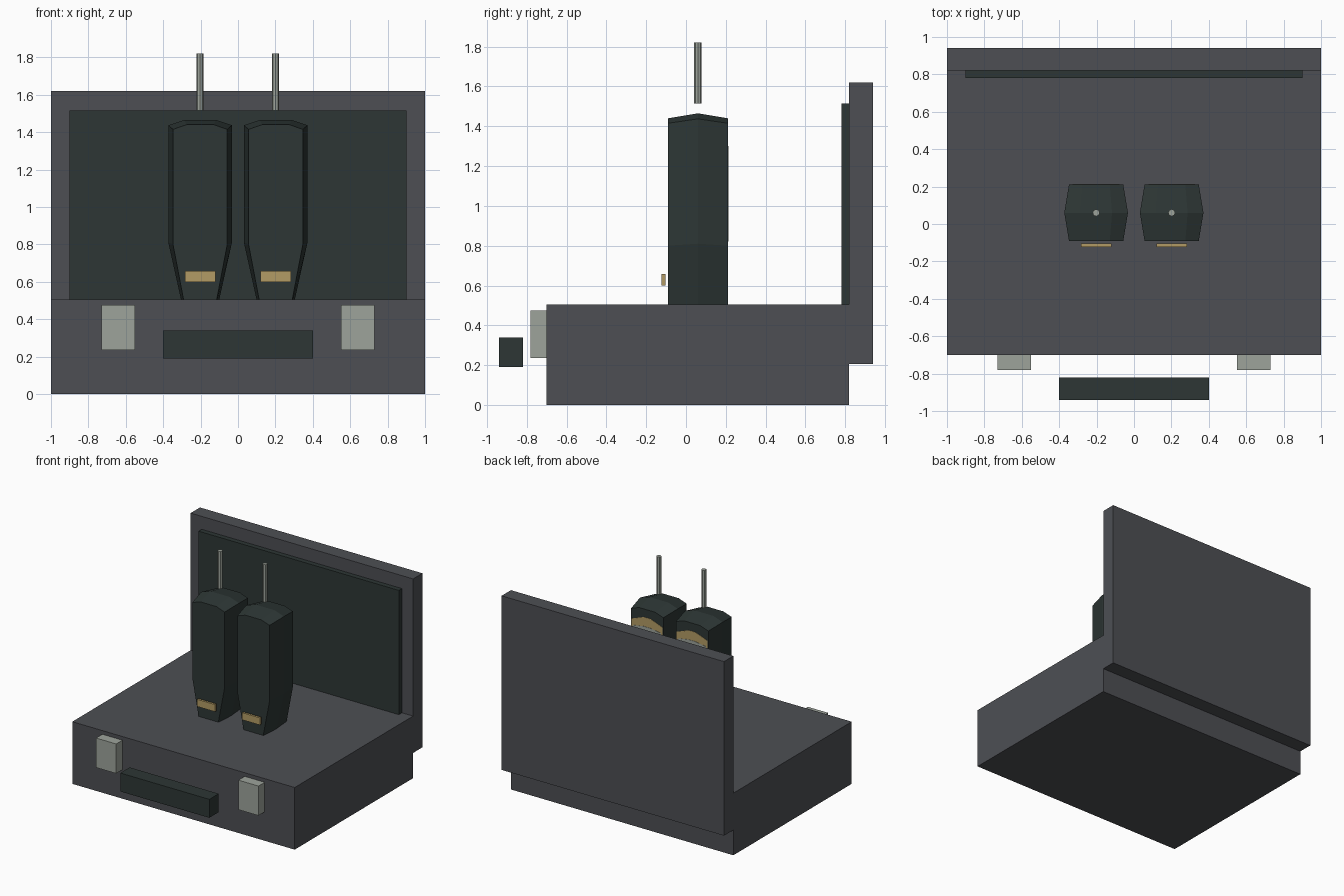
import bpy, bmesh
from mathutils import Vector

if "Cube" in bpy.data.objects:
    bpy.data.objects.remove(bpy.data.objects["Cube"])


def mat(name, rgb):
    m = bpy.data.materials.new(name)
    m.diffuse_color = (*rgb, 1)
    m.use_nodes = True
    m.node_tree.nodes["Principled BSDF"].inputs["Base Color"].default_value = m.diffuse_color
    return m


CASE = mat("case grey", (0.075, 0.078, 0.088))
DARK = mat("dark green", (0.026, 0.037, 0.035))
METAL = mat("pale metal", (0.34, 0.37, 0.33))
GOLD = mat("brass", (0.45, 0.33, 0.13))


def finish(name, bm, material):
    bmesh.ops.recalc_face_normals(bm, faces=bm.faces[:])
    me = bpy.data.meshes.new(name)
    bm.to_mesh(me)
    bm.free()
    me.materials.append(material)
    ob = bpy.data.objects.new(name, me)
    bpy.context.collection.objects.link(ob)
    return ob


def box(name, x, y, z, material):
    bm = bmesh.new()
    bmesh.ops.create_cube(bm, size=1)
    for v in bm.verts:
        v.co = Vector([(a + b) / 2 + c * (b - a) for (a, b), c in zip((x, y, z), v.co)])
    return finish(name, bm, material)


def loft(name, cx, sections, material):
    """Join x-z outlines placed at successive y positions, capped at both ends."""
    bm = bmesh.new()
    rings = [[bm.verts.new((cx + x, y, z)) for x, z in pts] for y, pts in sections]
    n = len(rings[0])
    for a, b in zip(rings, rings[1:]):
        for i in range(n):
            j = (i + 1) % n
            bm.faces.new((a[i], a[j], b[j], b[i]))
    bm.faces.new(rings[0])
    bm.faces.new(rings[-1])
    return finish(name, bm, material)


def mirrored(half):
    """Close a right-hand outline (bottom to top) with its left-hand mirror."""
    return half + [(-x, z) for x, z in reversed(half)]


# Case: base, open lid and lid lining
box("case_base", (-1, 1), (-0.70, 0.82), (0, 0.505), CASE)
box("case_lid", (-1, 1), (0.82, 0.94), (0.205, 1.62), CASE)
box("lid_lining", (-0.9, 0.9), (0.78, 0.82), (0.31, 1.515), DARK)

# Handle and latches
box("handle", (-0.4, 0.4), (-0.94, -0.82), (0.19, 0.34), DARK)
for side, cx in (("left", -0.64), ("right", 0.64)):
    box(side + "_latch", (cx - 0.09, cx + 0.09), (-0.78, -0.70), (0.235, 0.475), METAL)

# Two handsets standing in the case
middle = mirrored([(0.09, 0.45), (0.17, 0.81), (0.17, 1.437), (0.085, 1.465)])
outer = mirrored([(0.078, 0.45), (0.145, 0.80), (0.145, 1.415), (0.073, 1.44)])
trim = mirrored([(0.138, 0.80), (0.138, 1.335), (0.03, 1.375)])
screen = mirrored([(0.125, 0.82), (0.125, 1.285), (0.03, 1.30)])
for side, cx in (("left", -0.2025), ("right", 0.2015)):
    loft(side + "_handset", cx, [(-0.09, outer), (0.06, middle), (0.21, outer)], DARK)
    loft(side + "_back_trim", cx, [(0.208, trim), (0.212, trim)], GOLD)
    loft(side + "_back_screen", cx, [(0.209, screen), (0.214, screen)], METAL)
    box(side + "_badge", (cx - 0.081, cx + 0.081), (-0.122, -0.104), (0.60, 0.658), GOLD)
    # Antenna
    bm = bmesh.new()
    bmesh.ops.create_cone(bm, cap_ends=True, segments=8, radius1=0.019,
                          radius2=0.019, depth=0.305)
    bmesh.ops.translate(bm, verts=bm.verts[:], vec=(cx, 0.06, 1.6675))
    finish(side + "_antenna", bm, METAL)
